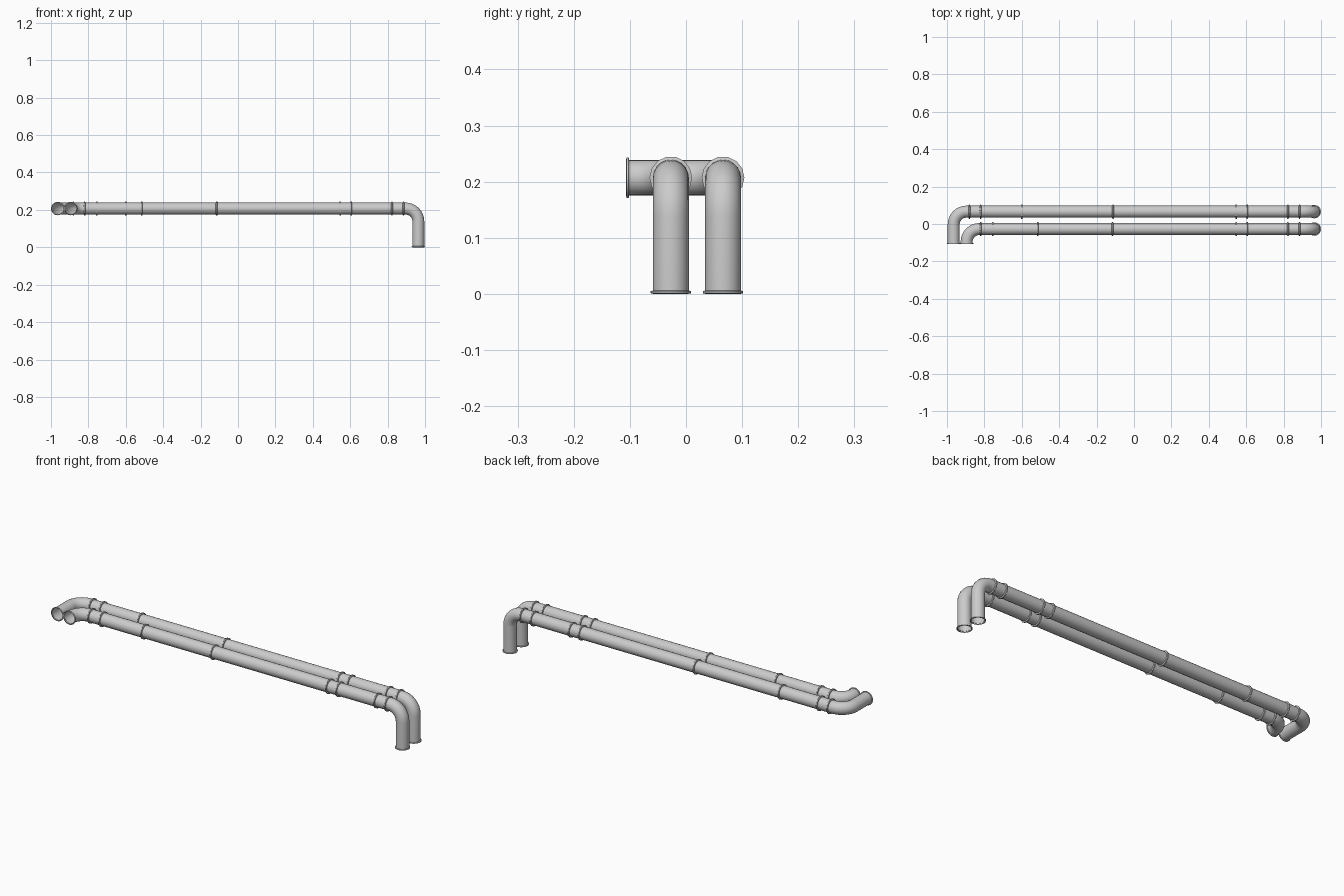
import bpy, bmesh, math
from mathutils import Vector

if "Cube" in bpy.data.objects:
    bpy.data.objects.remove(bpy.data.objects["Cube"])

R = 0.032      # pipe radius
Z = 0.207      # axis height of the long runs
BEND = 0.068   # elbow radius
SIDES = 20


def finish(name, bm, angle=40):
    bmesh.ops.recalc_face_normals(bm, faces=bm.faces)
    me = bpy.data.meshes.new(name)
    bm.to_mesh(me)
    bm.free()
    ob = bpy.data.objects.new(name, me)
    bpy.context.collection.objects.link(ob)
    bpy.ops.object.select_all(action='DESELECT')
    ob.select_set(True)
    bpy.context.view_layer.objects.active = ob
    bpy.ops.object.shade_smooth_by_angle(angle=math.radians(angle))
    return ob


def sweep(name, path, tangents):
    """Open-ended round tube along a path."""
    bm = bmesh.new()
    rings = []
    side = Vector((0, 0, 1))
    for p, t in zip(path, tangents):
        side = (side - t * side.dot(t)).normalized()
        other = t.cross(side)
        rings.append([bm.verts.new(p + R * (math.cos(a) * side + math.sin(a) * other))
                      for a in (2 * math.pi * i / SIDES for i in range(SIDES))])
    for a, b in zip(rings, rings[1:]):
        for i in range(SIDES):
            j = (i + 1) % SIDES
            bm.faces.new((a[i], a[j], b[j], b[i]))
    return finish(name, bm)


def elbow(corner, d_in, d_out, steps=8):
    """Points and tangents of a quarter bend."""
    centre = corner - d_in * BEND + d_out * BEND
    out = []
    for i in range(steps + 1):
        a = math.pi / 2 * i / steps
        out.append((centre + BEND * (math.sin(a) * d_in - math.cos(a) * d_out),
                    math.cos(a) * d_in + math.sin(a) * d_out))
    return out


def collar(name, centre, axis, outer, width, sides=14):
    """Raised band with a peaked profile around a pipe."""
    profile = [(-width, R - 0.001), (-width * 0.6, outer), (width * 0.6, outer), (width, R - 0.001)]
    q = axis.to_track_quat('Z', 'Y')
    bm = bmesh.new()
    rings = [[bm.verts.new(centre + q @ Vector((r * math.cos(2 * math.pi * i / sides),
                                                r * math.sin(2 * math.pi * i / sides), h)))
              for i in range(sides)] for h, r in profile]
    for a, b in zip(rings, rings[1:]):
        for i in range(sides):
            j = (i + 1) % sides
            bm.faces.new((a[i], a[j], b[j], b[i]))
    return finish(name, bm, 25)


X, Y, D = Vector((1, 0, 0)), Vector((0, 1, 0)), Vector((0, 0, -1))
right_x, front_y = 0.964, -0.106

# name, run y, left leg x, collar positions along the run
pipes = [
    ("front_pipe", -0.027, -0.895, (-0.82, -0.755, -0.515, -0.115, 0.547, 0.605, 0.823, 0.885)),
    ("back_pipe", 0.066, -0.964, (-0.88, -0.82, -0.60, -0.112, 0.547, 0.605, 0.823, 0.885)),
]
for name, y, lx, stops in pipes:
    # inlet leg, elbow, long run, elbow, down leg
    start, end = Vector((lx, front_y, Z)), Vector((right_x, y, 0.001))
    pts = [(start, Y)]
    if y - BEND < front_y + 0.005:
        pts = []
    pts += elbow(Vector((lx, y, Z)), Y, X)
    pts += elbow(Vector((right_x, y, Z)), X, D)
    pts.append((end, D))
    sweep(name, [p for p, t in pts], [t for p, t in pts])
    # joint collars
    for i, x in enumerate(stops):
        collar(f"{name}_collar_{i + 1}", Vector((x, y, Z)), X, 0.038, 0.005)
    # lips at both open ends
    collar(f"{name}_inlet_lip", start + Y * 0.002, Y, 0.036, 0.003, SIDES)
    collar(f"{name}_foot_lip", end + Vector((0, 0, 0.002)), D, 0.036, 0.003, SIDES)
